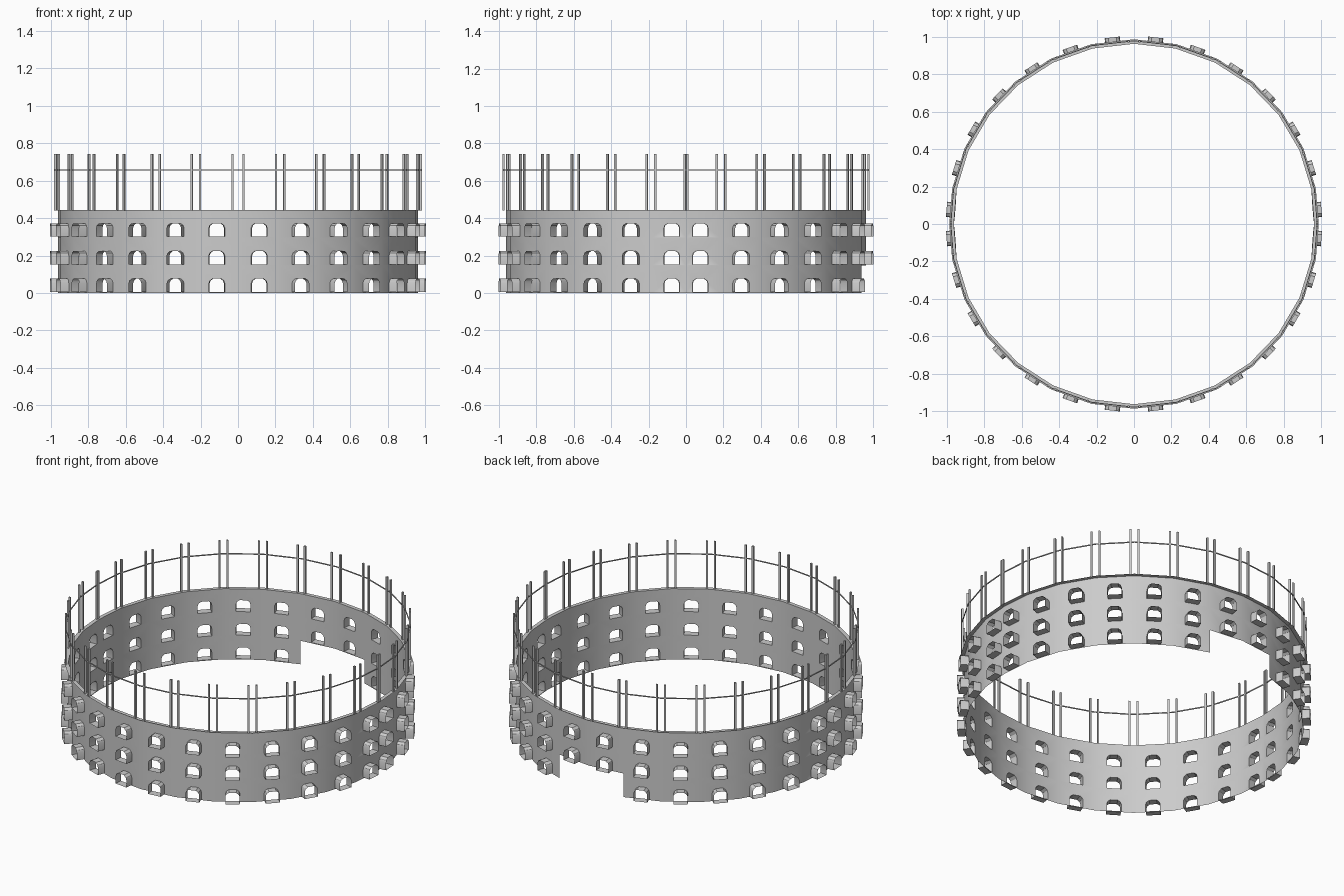
import bpy, bmesh, math
from mathutils import Vector, Matrix

if "Cube" in bpy.data.objects:
    bpy.data.objects.remove(bpy.data.objects["Cube"])

ROW, TOP, TUBE = 0.148, 0.444, 0.047      # storey height, wall top, window box depth
ARCH = [(-.041, .005), (.041, .005), (.041, .052), (.036, .066), (.021, .077),
        (-.021, .077), (-.036, .066), (-.041, .052)]


def plan(k):
    a = math.radians(90 - k * 40 / 3)
    return Vector((.963 * math.cos(a), .943 * math.sin(a) + .02, 0))


# plan corners of one quarter; last panel is cut at the side mirror line
corners = [plan(k) for k in range(7)] + [Vector((.963, 0, 0))]
centres = [(plan(k) + plan(k + 1)) / 2 for k in range(7)]
QUADS = [(sx, sy) for sx in (1, -1) for sy in (1, -1)]


def flip(v, q):
    return Vector((v.x * q[0], v.y * q[1], v.z))


def finish(bm, name, smooth=False):
    bmesh.ops.remove_doubles(bm, verts=bm.verts, dist=.0004)
    me = bpy.data.meshes.new(name)
    bm.to_mesh(me)
    bm.free()
    ob = bpy.data.objects.new(name, me)
    bpy.context.collection.objects.link(ob)
    if smooth:
        bpy.ops.object.select_all(action='DESELECT')
        ob.select_set(True)
        bpy.context.view_layer.objects.active = ob
        bpy.ops.object.shade_smooth_by_angle(angle=math.radians(30))
    return ob


def box(bm, centre, along, size):
    rot = Matrix.Rotation(math.atan2(along.y, along.x), 4, 'Z')
    m = Matrix.Translation(centre) @ rot @ Matrix.Diagonal((*size, 1))
    bmesh.ops.create_cube(bm, size=1, matrix=m)


def loop_edges(bm, pts):
    vs = [bm.verts.new(p) for p in pts]
    return [bm.edges.new((vs[i], vs[(i + 1) % len(vs)])) for i in range(len(vs))]


wall, frames, ledge = bmesh.new(), bmesh.new(), bmesh.new()
posts, rail = bmesh.new(), bmesh.new()
up = Vector((0, 0, 1))

for q in QUADS:
    for k in range(7):
        a, b, c = (flip(v, q) for v in (corners[k], corners[k + 1], centres[k]))
        t = (b - a).normalized()
        n = Vector((t.y, -t.x, 0))
        if n.dot(c) < 0:
            n.negate()
        for r in range(3):
            if r == 0 and k == 0 and q[1] > 0:
                continue                  # gateway at the back
            z0, z1 = up * (r * ROW), up * ((r + 1) * ROW)
            hole = [c + t * u + up * (r * ROW + h) for u, h in ARCH]
            # wall panel with arched opening
            edges = loop_edges(wall, [a + z0, b + z0, b + z1, a + z1]) + loop_edges(wall, hole)
            res = bmesh.ops.triangle_fill(wall, edges=edges, use_beauty=True, normal=n)
            for f in [g for g in res['geom'] if isinstance(g, bmesh.types.BMFace)]:
                f.normal_update()
                if f.normal.dot(n) < 0:
                    f.normal_flip()
            # projecting window box
            inner = [frames.verts.new(p) for p in hole]
            outer = [frames.verts.new(p + n * TUBE) for p in hole]
            mid = sum(hole, Vector()) / len(hole)
            for i in range(len(hole)):
                j = (i + 1) % len(hole)
                f = frames.faces.new((inner[i], inner[j], outer[j], outer[i]))
                f.normal_update()
                if f.normal.dot(f.calc_center_median() - mid - n * TUBE / 2) < 0:
                    f.normal_flip()
        # ledge on top of the wall
        oa, ob_ = a + a.normalized() * .024, b + b.normalized() * .024
        f = ledge.faces.new([ledge.verts.new(p + up * TOP) for p in (a, b, ob_, oa)])
        f.normal_update()
        if f.normal.z < 0:
            f.normal_flip()
        # posts near both ends of each panel, and the rail between them
        pa, pb = a + a.normalized() * .016, b + b.normalized() * .016
        ends = (pa + t * (.03 if k == 0 else .023), pb - t * (.007 if k == 6 else .023))
        for p in ends:
            box(posts, p + up * .592, t, (.011, .011, .3))
        box(rail, (pa + pb) / 2 + up * .657, t, ((pb - pa).length, .005, .006))

finish(wall, "ring_wall", True)
finish(frames, "window_boxes", True)
finish(ledge, "wall_ledge")
finish(posts, "posts")
finish(rail, "rail")
